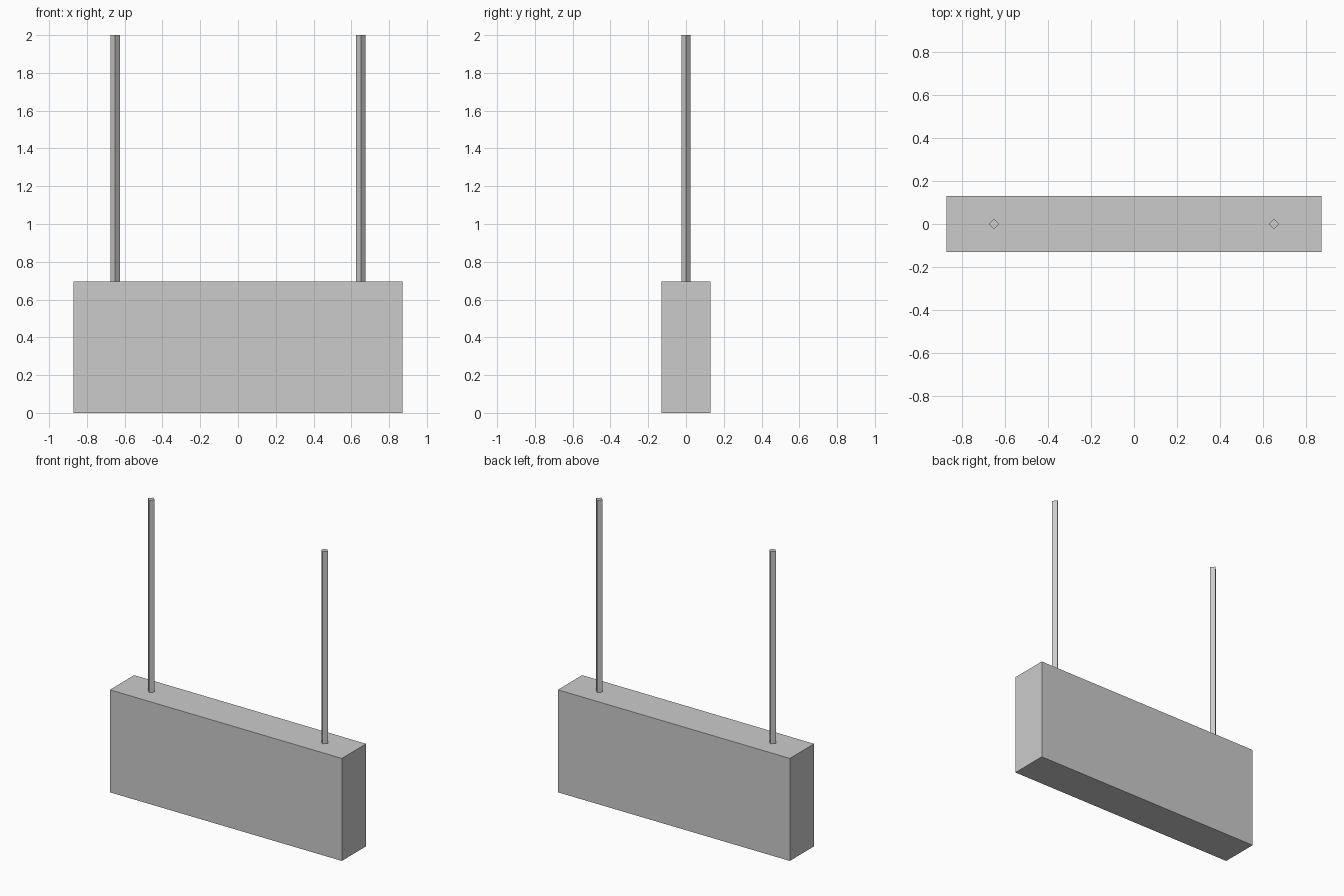
import bpy

if "Cube" in bpy.data.objects:
    bpy.data.objects.remove(bpy.data.objects["Cube"])

BOX_TOP = 0.696
TOP = 2.0

# Hanging box body
bpy.ops.mesh.primitive_cube_add(size=1, location=(0, 0, BOX_TOP / 2))
body = bpy.context.object
body.name = "sign_box"
body.scale = (1.742, 0.26, BOX_TOP)
bpy.ops.object.transform_apply(location=False, rotation=False, scale=True)

# Four-sided suspension rods, corners pointing along x and y
for side, x in (("left", -0.651), ("right", 0.651)):
    bpy.ops.mesh.primitive_cylinder_add(
        vertices=4, radius=0.025, depth=TOP - BOX_TOP,
        location=(x, 0, (TOP + BOX_TOP) / 2))
    bpy.context.object.name = side + "_hanging_rod"
